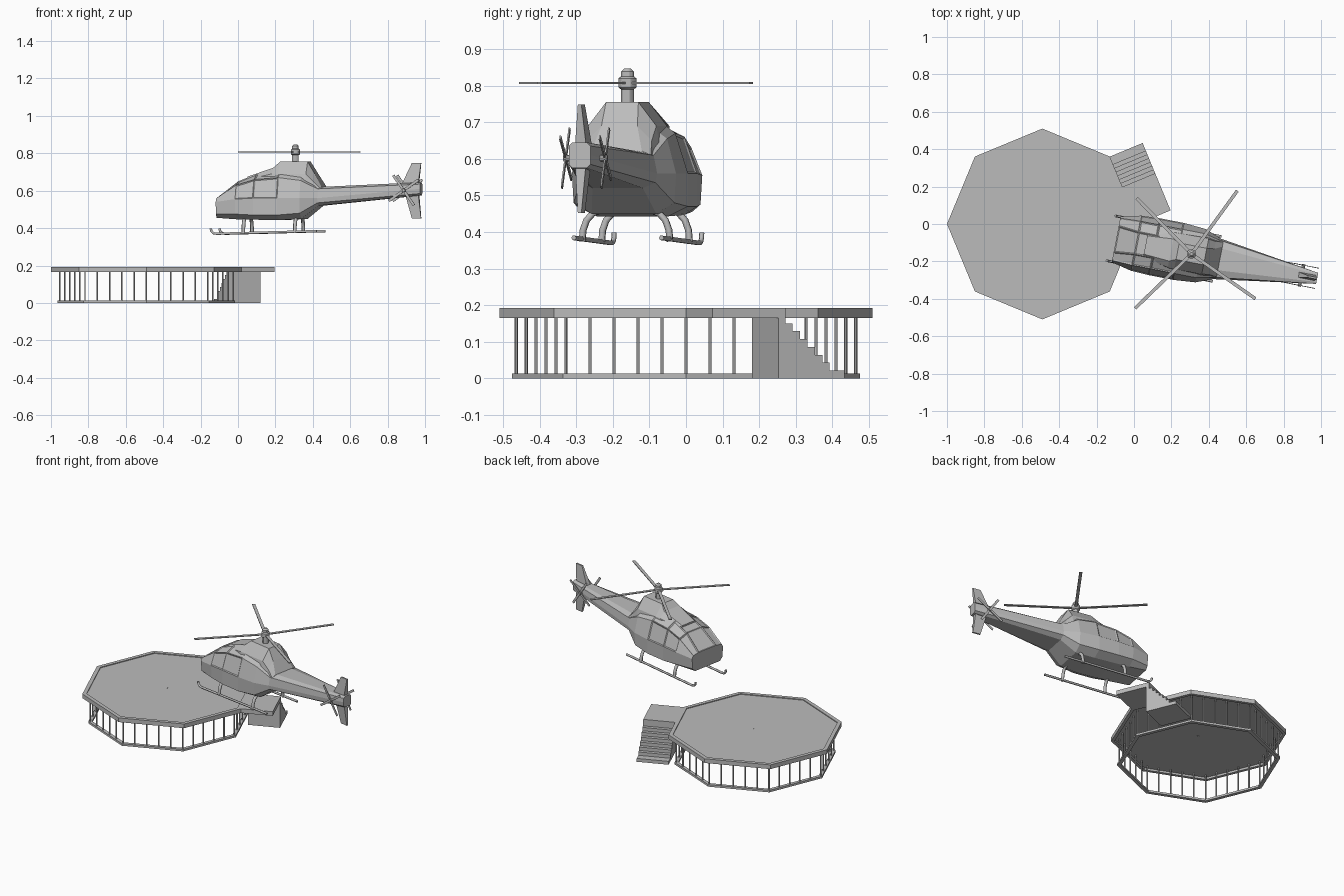
import bpy, bmesh, math
from mathutils import Matrix, Vector

cube = bpy.data.objects.get("Cube")
if cube:
    bpy.data.objects.remove(cube, do_unlink=True)

grey = bpy.data.materials.new("plain_grey")
grey.use_nodes = True
colour = (0.5, 0.5, 0.5, 1)
grey.diffuse_color = colour
grey.node_tree.nodes["Principled BSDF"].inputs["Base Color"].default_value = colour

# Local frames: pad is square to the world, helicopter is turned, stairs follow a pad edge
PAD = Matrix.Translation((-0.49, 0, 0))
HELI = Matrix.Translation((0.307, -0.16, 0)) @ Matrix.Rotation(math.radians(-11), 4, "Z")
STAIRS = Matrix.Translation((0.02, 0, 0)) @ Matrix.Rotation(math.radians(112.5), 4, "Z")


def finish(name, bm, frame):
    bmesh.ops.recalc_face_normals(bm, faces=bm.faces)
    mesh = bpy.data.meshes.new(name)
    bm.to_mesh(mesh)
    bm.free()
    mesh.materials.append(grey)
    obj = bpy.data.objects.new(name, mesh)
    obj.matrix_world = frame
    bpy.context.collection.objects.link(obj)
    return obj


def loft(bm, rings, caps=True, loop=False):
    rows = [[bm.verts.new(p) for p in ring] for ring in rings]
    pairs = list(zip(rows, rows[1:])) + ([(rows[-1], rows[0])] if loop else [])
    faces = []
    for a, b in pairs:
        n = len(a)
        for i in range(n):
            j = (i + 1) % n
            faces.append(bm.faces.new((a[i], a[j], b[j], b[i])))
    if caps and not loop:
        bm.faces.new(rows[0])
        bm.faces.new(rows[-1])
    return faces


def rod(bm, a, b, radius, sides=6):
    a, b = Vector(a), Vector(b)
    turn = (b - a).to_track_quat("Z", "Y").to_matrix().to_4x4()
    bmesh.ops.create_cone(bm, cap_ends=True, segments=sides, radius1=radius, radius2=radius,
                          depth=(b - a).length,
                          matrix=Matrix.Translation((a + b) / 2) @ turn)


def prism(bm, outline, offset):
    loft(bm, [[Vector(p) for p in outline], [Vector(p) + Vector(offset) for p in outline]])


def ring(radius, z, sides=8):
    return [(radius * math.cos(2 * math.pi * i / sides),
             radius * math.sin(2 * math.pi * i / sides), z) for i in range(sides)]


def tube(name, points, radius):
    curve = bpy.data.curves.new(name, "CURVE")
    curve.dimensions = "3D"
    curve.bevel_depth = radius
    curve.bevel_resolution = 1
    curve.use_fill_caps = True
    spline = curve.splines.new("POLY")
    spline.points.add(len(points) - 1)
    for sp, p in zip(spline.points, points):
        sp.co = (*p, 1)
    curve.materials.append(grey)
    obj = bpy.data.objects.new(name, curve)
    obj.matrix_world = HELI
    bpy.context.collection.objects.link(obj)


# Landing pad: rimmed deck, hollow base ring and posts
bm = bmesh.new()
loft(bm, [ring(0.49, 0.165), ring(0.51, 0.165), ring(0.51, 0.192), ring(0.485, 0.192),
          ring(0.485, 0.187), ring(0.01, 0.187), ring(0.01, 0.178), ring(0.49, 0.178)], loop=True)
bmesh.ops.holes_fill(bm, edges=bm.edges)
finish("pad_deck", bm, PAD)
bm = bmesh.new()
loft(bm, [ring(0.475, 0), ring(0.475, 0.013), ring(0.452, 0.013), ring(0.452, 0)], loop=True)
finish("pad_base_ring", bm, PAD)
bm = bmesh.new()
corners = [Vector(p) for p in ring(0.464, 0.01)]
for i in range(8):
    for k in range(5):
        foot = corners[i].lerp(corners[(i + 1) % 8], k / 5)
        rod(bm, foot, foot + Vector((0, 0, 0.17)), 0.0045)
finish("pad_posts", bm, PAD)
bm = bmesh.new()
loft(bm, [ring(0.02, 0.179), ring(0.02, 0.1865)])
finish("deck_centre", bm, PAD)

# Access stairs: landing slab and stepped block along one pad edge
bm = bmesh.new()
prism(bm, [(0, 0, 0.165), (0.215, 0, 0.165), (0.215, 0, 0.192), (0, 0, 0.192)], (0, -0.19, 0))
finish("stair_landing", bm, STAIRS)
bm = bmesh.new()
steps = 8
rise, run = 0.172 / steps, 0.175 / steps
outline = [(0.39, 0, 0), (0.195, 0, 0), (0.195, 0, 0.172)]
for i in range(steps):
    s, z = 0.215 + run * i, 0.172 - rise * i
    outline += [(s, 0, z), (s, 0, z - rise)] if i < steps - 1 else [(s, 0, z), (0.39, 0, z)]
prism(bm, outline, (0, -0.19, 0))
finish("stair_steps", bm, STAIRS)


# Fuselage: half sections (half width, height) mirrored across the centre line
def section(u, *half):
    return [(u, w, z) for w, z in half] + [(u, -w, z) for w, z in reversed(half)]


hull = [
    section(-0.41, (0.10, 0.455), (0.12, 0.475), (0.125, 0.54), (0.115, 0.558), (0.07, 0.565)),
    section(-0.30, (0.10, 0.447), (0.145, 0.475), (0.15, 0.555), (0.12, 0.63), (0.06, 0.65)),
    section(-0.20, (0.10, 0.445), (0.155, 0.47), (0.155, 0.56), (0.12, 0.66), (0.06, 0.69)),
    section(-0.07, (0.10, 0.443), (0.155, 0.47), (0.155, 0.56), (0.12, 0.67), (0.06, 0.715)),
    section(0.05, (0.09, 0.45), (0.14, 0.48), (0.145, 0.56), (0.12, 0.655), (0.06, 0.70)),
    section(0.14, (0.07, 0.52), (0.105, 0.535), (0.11, 0.56), (0.10, 0.61), (0.06, 0.62)),
    section(0.685, (0.02, 0.575), (0.03, 0.585), (0.03, 0.61), (0.03, 0.635), (0.02, 0.645)),
]
bm = bmesh.new()
faces = loft(bm, hull)
# Recessed panes in the cabin sides and windscreen
panes = [f for f in faces if f.calc_center_median().x < -0.1
         and f.calc_center_median().z > 0.585]
bmesh.ops.recalc_face_normals(bm, faces=bm.faces)
bmesh.ops.inset_individual(bm, faces=panes, thickness=0.008, depth=-0.004)
finish("fuselage_and_boom", bm, HELI)

# Engine cowl
bm = bmesh.new()
loft(bm, [section(-0.25, (0.07, 0.63), (0.065, 0.66), (0.05, 0.676)),
          section(-0.11, (0.10, 0.63), (0.095, 0.69), (0.06, 0.722)),
          section(-0.075, (0.11, 0.63), (0.095, 0.69), (0.045, 0.755)),
          section(0.075, (0.11, 0.60), (0.095, 0.69), (0.045, 0.755)),
          section(0.115, (0.10, 0.60), (0.09, 0.65), (0.05, 0.69)),
          section(0.155, (0.10, 0.59), (0.095, 0.61), (0.07, 0.622))])
finish("engine_cowl", bm, HELI)

# Mast and rotor hub
bm = bmesh.new()
loft(bm, [ring(r, z, 12) for r, z in [(0.018, 0.74), (0.018, 0.79), (0.025, 0.795),
          (0.025, 0.82), (0.018, 0.825), (0.018, 0.838), (0.009, 0.847)]])
hub = finish("rotor_hub", bm, HELI)
bpy.context.view_layer.objects.active = hub
hub.select_set(True)
bpy.ops.object.shade_smooth_by_angle()


def blade(bm, frame, length, width, thick):
    for_ring = []
    for x in (0.01, length):
        for_ring.append([frame @ Vector((x, y * width / 2, z * thick / 2))
                         for y, z in [(-1, -1), (1, -1), (1, 1), (-1, 1)]])
    loft(bm, for_ring)


# Main rotor
bm = bmesh.new()
for angle in (54, 134.5, 224, 325):
    blade(bm, Matrix.Rotation(math.radians(angle + 11), 4, "Z"), 0.418, 0.018, 0.005)
finish("main_rotor_blades", bm, HELI @ Matrix.Translation((0, 0, 0.807)))

# Tail rotors on both sides of the boom
for side, name in ((1, "left"), (-1, "right")):
    bm = bmesh.new()
    for k in range(4):
        blade(bm, Matrix.Rotation(math.radians(55 + 90 * k), 4, "Y"), 0.098, 0.004, 0.014)
    rod(bm, (0, -side * 0.035, 0), (0, side * 0.006, 0), 0.009, 8)
    finish("tail_rotor_" + name, bm, HELI @ Matrix.Translation((0.6, side * 0.055, 0.602)))

# Tail fins, thinner toward the tip
for name, root, tip in (
        ("upper_fin", [(0.575, 0.62), (0.67, 0.63)], [(0.635, 0.748), (0.685, 0.748)]),
        ("lower_fin", [(0.595, 0.60), (0.67, 0.60)], [(0.635, 0.452), (0.685, 0.452)])):
    bm = bmesh.new()
    loft(bm, [[(u, s * w, z) for s in (-1, 1) for u, z in (edge if s < 0 else edge[::-1])]
              for edge, w in ((root, 0.016), (tip, 0.005))])
    finish(name, bm, HELI)

# Landing skids with curled tips and curved struts
for side, name in ((1, "left"), (-1, "right")):
    v = 0.122 * side
    tube("skid_" + name, [(-0.437, v, 0.398), (-0.434, v, 0.384), (-0.423, v, 0.373),
                          (-0.405, v, 0.37), (0.14, v, 0.384)], 0.007)
    for u, place in ((-0.26, "front"), (0.02, "rear")):
        tube(f"{place}_strut_{name}",
             [(u, v, 0.374), (u, v * 0.98, 0.405), (u, v * 0.9, 0.432),
              (u, v * 0.75, 0.452), (u, v * 0.5, 0.46)], 0.01)
